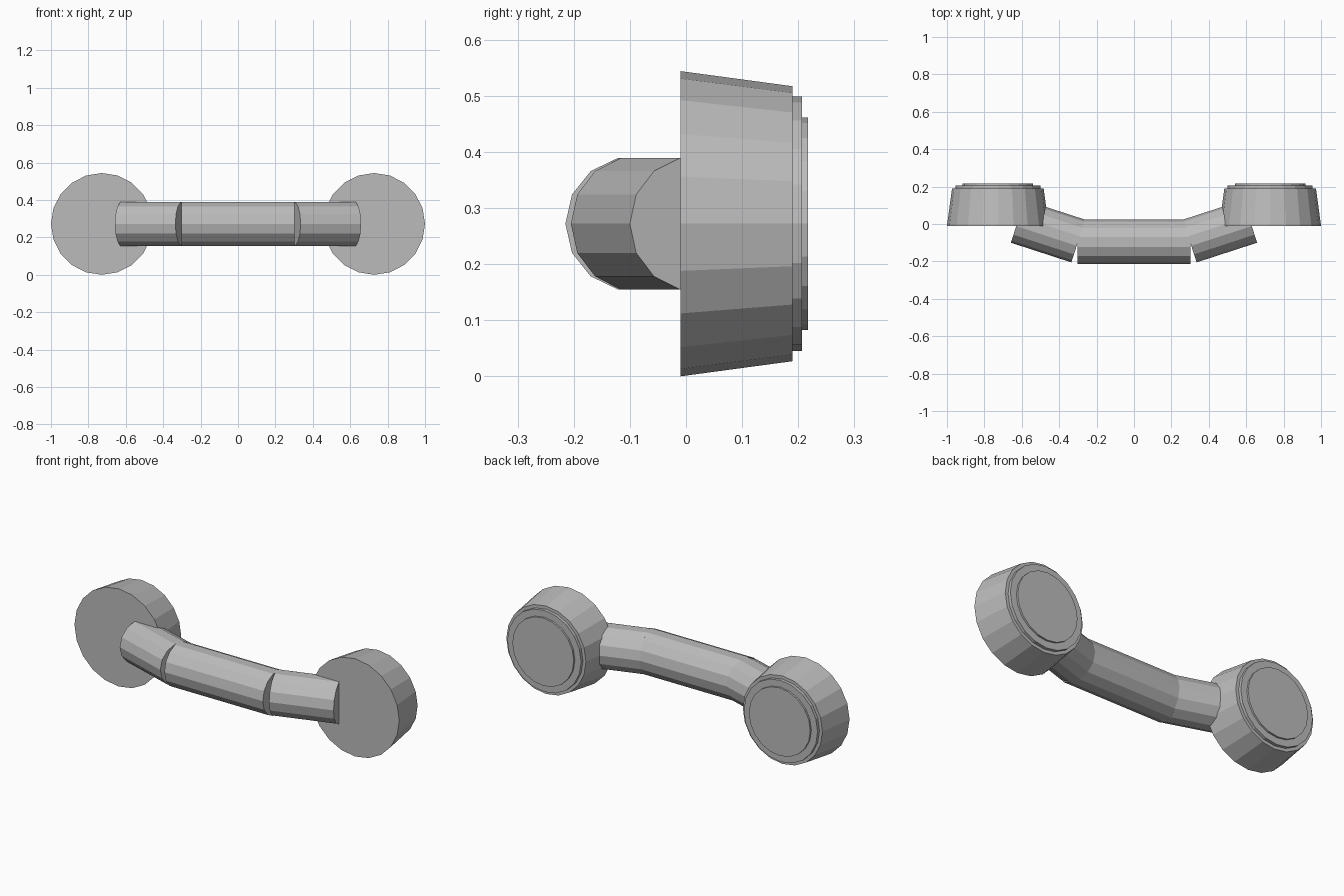
import bpy, bmesh
from math import cos, sin, pi, radians
from mathutils import Vector

if "Cube" in bpy.data.objects:
    bpy.data.objects.remove(bpy.data.objects["Cube"], do_unlink=True)

grey = bpy.data.materials.new("mid_grey")
grey.use_nodes = True
colour = (0.5, 0.5, 0.5, 1)
grey.diffuse_color = colour
grey.node_tree.nodes["Principled BSDF"].inputs["Base Color"].default_value = colour

MID_Z = 0.272


def lathe(name, origin, axis, side, profile, sides):
    """Closed flat-shaded solid: (distance along axis, radius) rings around an axis."""
    axis, side = Vector(axis).normalized(), Vector(side).normalized()
    other = axis.cross(side)
    bm = bmesh.new()
    rings = []
    for dist, radius in profile:
        ring = []
        for k in range(sides):
            a = 2 * pi * k / sides
            ring.append(bm.verts.new(Vector(origin) + axis * dist
                                     + (side * cos(a) + other * sin(a)) * radius))
        rings.append(ring)
    for low, high in zip(rings, rings[1:]):
        for k in range(sides):
            n = (k + 1) % sides
            bm.faces.new((low[k], low[n], high[n], high[k]))
    bm.faces.new(rings[0][::-1])
    bm.faces.new(rings[-1])
    bmesh.ops.recalc_face_normals(bm, faces=bm.faces)
    mesh = bpy.data.meshes.new(name)
    bm.to_mesh(mesh)
    bm.free()
    mesh.materials.append(grey)
    obj = bpy.data.objects.new(name, mesh)
    bpy.context.collection.objects.link(obj)
    return obj


# Straight middle of the grip
lathe("grip_middle", (0, -0.095, MID_Z), (1, 0, 0), (0, 1, 0),
      [(-0.303, 0.12), (0.303, 0.12)], 14)

# Tapered cup with two stepped discs on its back
cup_profile = [(-0.01, 0.272), (0.19, 0.245), (0.19, 0.227),
               (0.207, 0.227), (0.207, 0.189), (0.217, 0.189)]
tilt = radians(18)

for label, s in (("left", 1), ("right", -1)):
    # Angled grip end leading into the cup
    lathe(label + "_grip_end", (s * 0.298, -0.091, MID_Z),
          (s * cos(tilt), sin(tilt), 0), (-s * sin(tilt), cos(tilt), 0),
          [(0, 0.12), (0.34, 0.12)], 14)
    lathe(label + "_cup", (s * 0.728, 0, MID_Z), (0, 1, 0), (1, 0, 0),
          cup_profile, 20)
